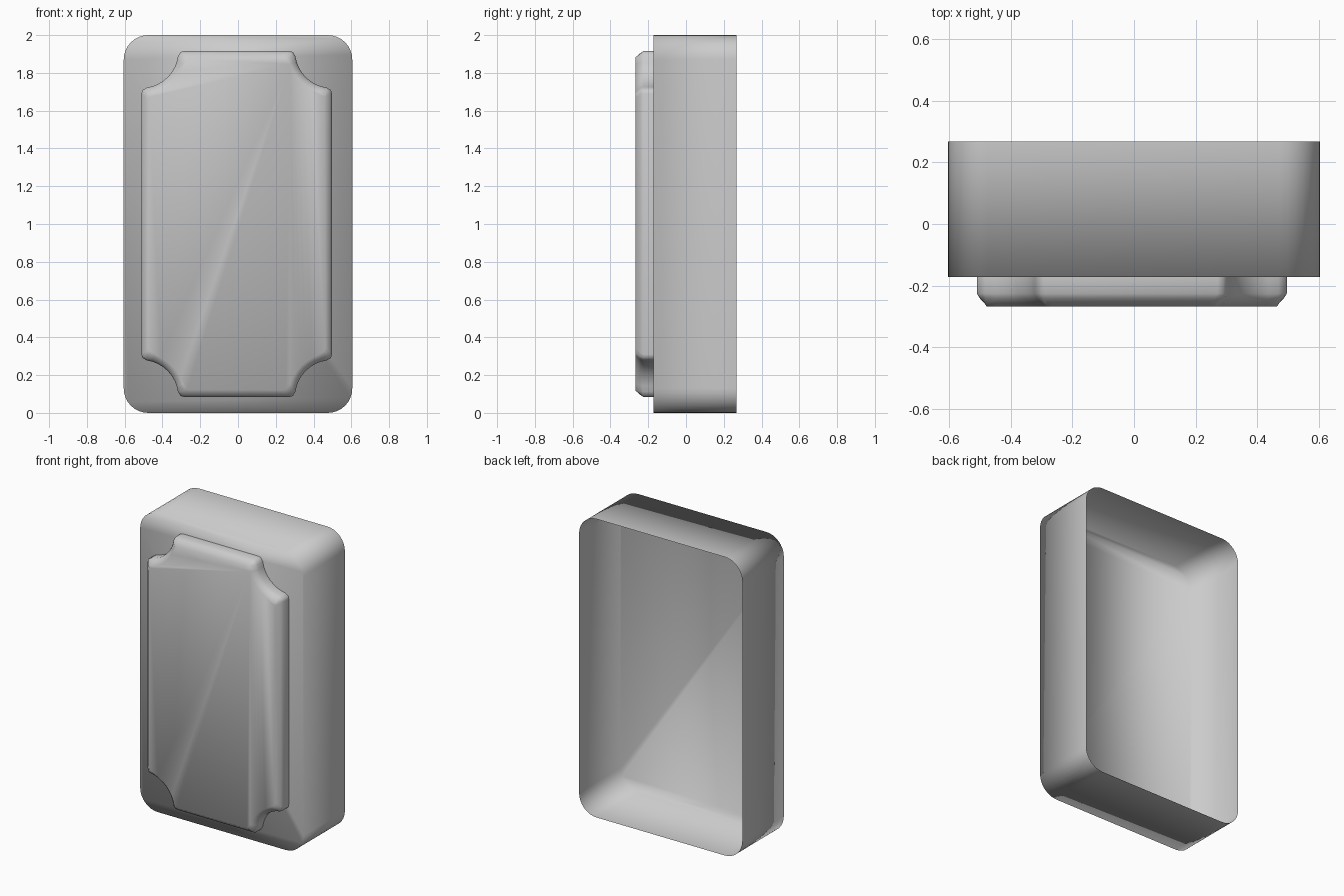
import bpy, bmesh
from math import cos, sin, radians

cube = bpy.data.objects.get("Cube")
if cube:
    bpy.data.objects.remove(cube, do_unlink=True)

grey = bpy.data.materials.new("plain grey")
grey.use_nodes = True
COLOUR = (0.6, 0.6, 0.6, 1)
grey.diffuse_color = COLOUR
grey.node_tree.nodes["Principled BSDF"].inputs["Base Color"].default_value = COLOUR


def mirror_quarter(q):
    """Complete a counter-clockwise outline from its upper right quarter."""
    return (q + [(-x, z) for x, z in reversed(q)]
            + [(-x, -z) for x, z in q] + [(x, -z) for x, z in reversed(q)])


def rounded_quarter(w, h, r, steps=8):
    angles = [radians(90 * i / steps) for i in range(steps + 1)]
    return [(w - r + r * cos(a), h - r + r * sin(a)) for a in angles]


def notched_quarter(w, h, r, d, steps=8):
    """Scooped corner with softened tips, inset by d."""
    angles = [radians(262 - 74 * i / steps) for i in range(steps + 1)]
    scoop = [(w + (r + d) * cos(a), h + (r + d) * sin(a)) for a in angles]
    lower = [(w - d, h - r - d - 0.03), (w - d - 0.004, h - r - d - 0.012)]
    upper = [(w - r - d - 0.012, h - d - 0.004), (w - r - d - 0.03, h - d)]
    return lower + scoop + upper


def loft(name, rings, centre_x=0.0, split=False):
    """Skin (outline, y) rings from back to front and cap the front."""
    bm = bmesh.new()
    loops = [[bm.verts.new((x + centre_x, y, z + 1)) for x, z in outline]
             for outline, y in rings]
    n = len(loops[0])
    for back, front in zip(loops, loops[1:]):
        for i in range(n):
            j = (i + 1) % n
            bm.faces.new((back[i], back[j], front[j], front[i]))
    cap = bm.faces.new(loops[-1])
    if split:
        # diagonal from the lower right to the upper left of the cap
        bmesh.utils.face_split(cap, loops[-1][-1], loops[-1][n // 2 - 1])
    for f in bm.faces:
        f.smooth = True
    mesh = bpy.data.meshes.new(name)
    bm.to_mesh(mesh)
    bm.free()
    mesh.materials.append(grey)
    obj = bpy.data.objects.new(name, mesh)
    bpy.context.collection.objects.link(obj)
    return obj


# Thin shell, open at the back
shell = mirror_quarter(rounded_quarter(0.605, 1.0, 0.13))
loft("open_shell", [(shell, 0.268), (shell, -0.172)], split=True)

# Raised front panel with scooped corners and a softened edge
profile = [(0, -0.172), (0, -0.226), (0.01, -0.242), (0.036, -0.268)]
loft("front_panel",
     [(mirror_quarter(notched_quarter(0.504, 0.915, 0.195, d)), y)
      for d, y in profile], centre_x=-0.007)
